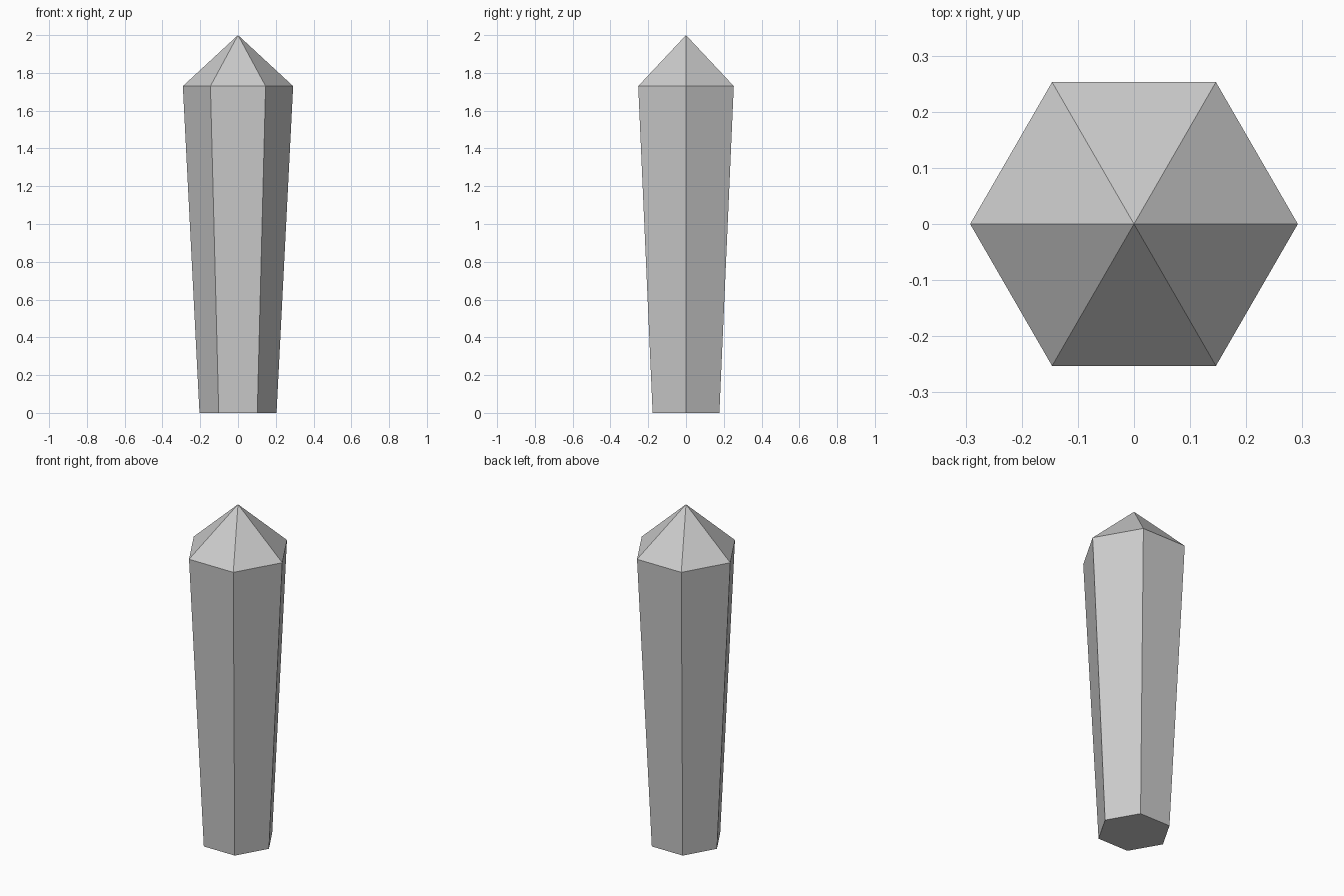
import bpy, bmesh
from math import cos, sin, tau

if "Cube" in bpy.data.objects:
    bpy.data.objects.remove(bpy.data.objects["Cube"])

SIDES = 6
R_BASE, R_SHOULDER = 0.204, 0.292
Z_SHOULDER, Z_TIP = 1.73, 2.0

bm = bmesh.new()


def ring(radius, z):
    return [bm.verts.new((radius * cos(tau * i / SIDES), radius * sin(tau * i / SIDES), z))
            for i in range(SIDES)]


base = ring(R_BASE, 0)
shoulder = ring(R_SHOULDER, Z_SHOULDER)
tip = bm.verts.new((0, 0, Z_TIP))

# flat underside
bm.faces.new(base[::-1])

# tapered shaft sides and pointed cap facets
for i in range(SIDES):
    j = (i + 1) % SIDES
    bm.faces.new((base[i], base[j], shoulder[j], shoulder[i]))
    bm.faces.new((shoulder[i], shoulder[j], tip))

mesh = bpy.data.meshes.new("crystal_shard")
bm.to_mesh(mesh)
bm.free()
bpy.context.collection.objects.link(bpy.data.objects.new("crystal_shard", mesh))
